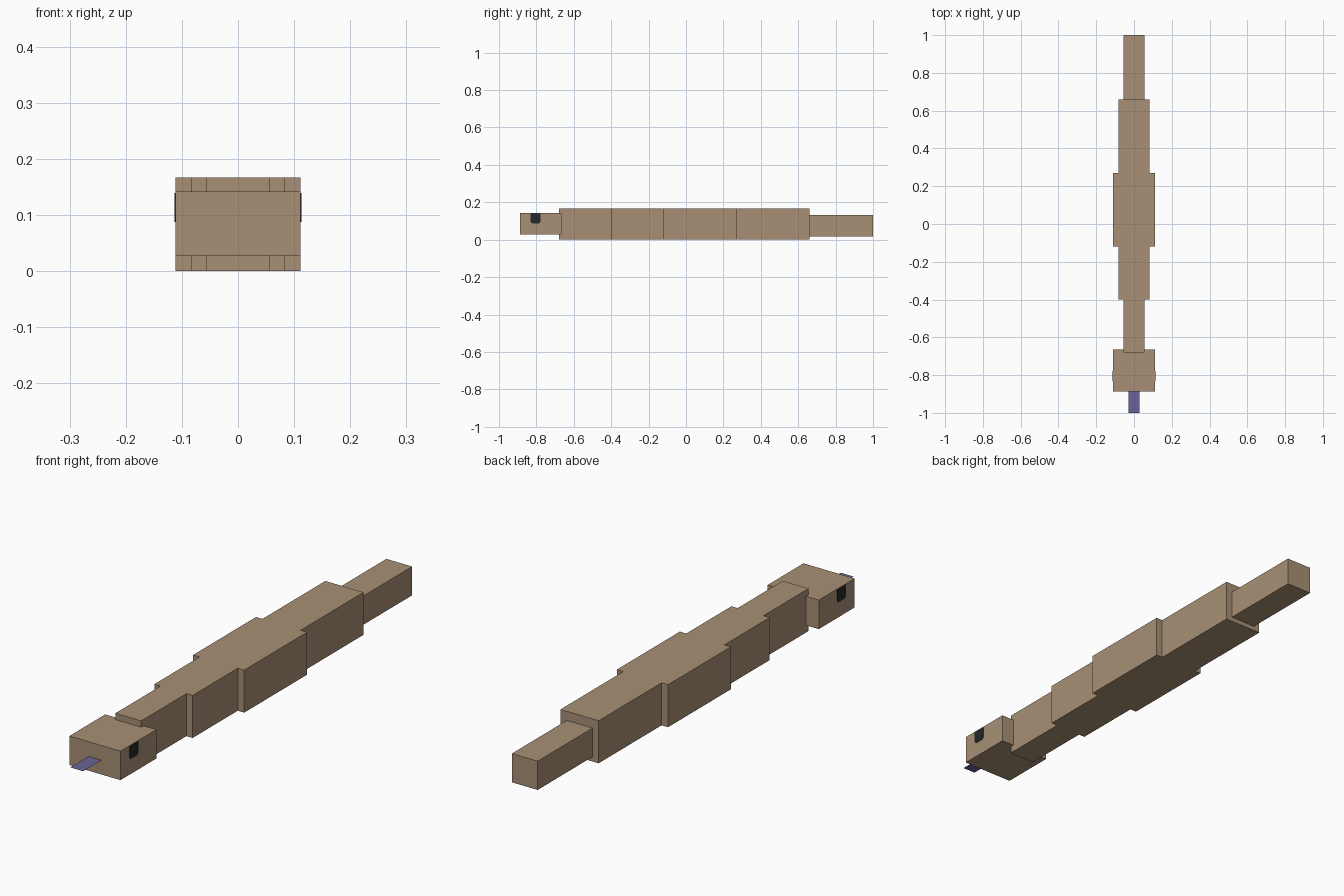
import bpy
import bmesh

cube = bpy.data.objects.get("Cube")
if cube:
    bpy.data.objects.remove(cube, do_unlink=True)


def material(name, rgb):
    mat = bpy.data.materials.new(name)
    mat.use_nodes = True
    mat.diffuse_color = (*rgb, 1)
    mat.node_tree.nodes["Principled BSDF"].inputs["Base Color"].default_value = (*rgb, 1)
    return mat


tan = material("tan skin", (0.392, 0.279, 0.178))
purple = material("purple tongue", (0.141, 0.127, 0.314))
black = material("black eye", (0.018, 0.020, 0.021))


def finish(name, bm, mat):
    bmesh.ops.recalc_face_normals(bm, faces=bm.faces)
    mesh = bpy.data.meshes.new(name)
    bm.to_mesh(mesh)
    bm.free()
    mesh.materials.append(mat)
    obj = bpy.data.objects.new(name, mesh)
    bpy.context.collection.objects.link(obj)
    return obj


def box(name, half_width, y0, y1, z0, z1, mat):
    """Box centred on x = 0, spanning the given y and z ranges."""
    bm = bmesh.new()
    bmesh.ops.create_cube(bm, size=1)
    bmesh.ops.scale(bm, vec=(2 * half_width, y1 - y0, z1 - z0), verts=bm.verts)
    bmesh.ops.translate(bm, vec=(0, (y0 + y1) / 2, (z0 + z1) / 2), verts=bm.verts)
    return finish(name, bm, mat)


# Body segments, from head to tail
box("head", 0.111, -0.887, -0.665, 0.028, 0.142, tan)
box("neck", 0.056, -0.68, -0.40, 0, 0.167, tan)
box("front_body", 0.083, -0.40, -0.12, 0, 0.167, tan)
box("middle_body", 0.111, -0.12, 0.27, 0, 0.167, tan)
box("rear_body", 0.083, 0.27, 0.66, 0, 0.167, tan)
box("tail", 0.056, 0.66, 1.0, 0.018, 0.131, tan)

# Flat tongue sheet
bm = bmesh.new()
bmesh.ops.create_grid(bm, x_segments=1, y_segments=1, size=0.5)
bmesh.ops.scale(bm, vec=(0.056, 0.113, 1), verts=bm.verts)
bmesh.ops.translate(bm, vec=(0, -0.9435, 0.084), verts=bm.verts)
finish("tongue", bm, purple)

# Eye plates with clipped lower corners
outline = [(-0.026, 0.139), (0.026, 0.139), (0.026, 0.095),
           (0.019, 0.088), (-0.019, 0.088), (-0.026, 0.095)]
for side, name in ((1, "left_eye"), (-1, "right_eye")):
    bm = bmesh.new()
    face = bm.faces.new([bm.verts.new((side * 0.110, y - 0.805, z)) for y, z in outline])
    ext = bmesh.ops.extrude_face_region(bm, geom=[face], use_keep_orig=True)
    moved = [g for g in ext["geom"] if isinstance(g, bmesh.types.BMVert)]
    bmesh.ops.translate(bm, vec=(side * 0.003, 0, 0), verts=moved)
    finish(name, bm, black)
